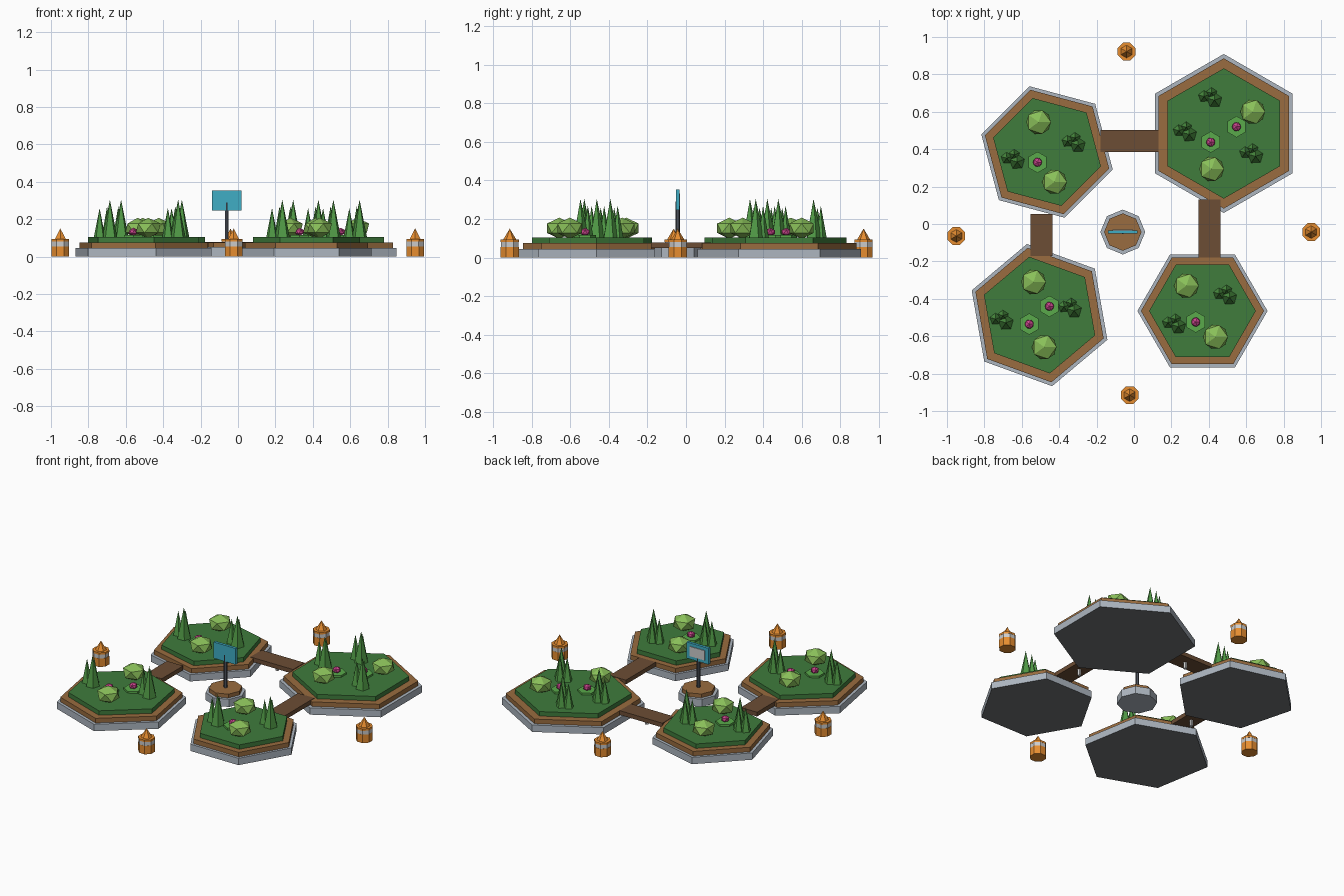
import bpy, math
from mathutils import Vector

if "Cube" in bpy.data.objects:
    bpy.data.objects.remove(bpy.data.objects["Cube"])


def mat(name, r, g, b):
    m = bpy.data.materials.new(name)
    m.diffuse_color = (r, g, b, 1)
    m.use_nodes = True
    m.node_tree.nodes["Principled BSDF"].inputs["Base Color"].default_value = m.diffuse_color
    return m


STONE = mat("stone", .42, .47, .53)
UNDER = mat("underside", .16, .17, .18)
SOIL = mat("soil", .32, .15, .05)
PLANK = mat("plank", .15, .075, .035)
GRASS = mat("grass", .05, .20, .045)
REED = mat("reed", .08, .32, .06)
BUSH = mat("bush", .25, .52, .10)
LEAF = mat("leaf", .10, .40, .07)
PINK = mat("petal", .60, .06, .27)
ORANGE = mat("orange", .80, .27, .03)
BAND = mat("band", .65, .65, .65)
DARK = mat("pole", .07, .08, .10)
BLUE = mat("sign", .05, .42, .56)


def prism(name, x, y, z0, z1, r, sides, m, r2=None, deg=0):
    """Upright prism or cone; deg is the direction of one corner."""
    r2 = r if r2 is None else r2
    bpy.ops.mesh.primitive_cone_add(vertices=sides, radius1=r, radius2=r2, depth=z1 - z0,
                                    location=(x, y, (z0 + z1) / 2),
                                    rotation=(0, 0, math.radians(deg - 90)))
    o = bpy.context.object
    o.name = name
    o.data.materials.append(m)
    return o


def box(name, lo, hi, m):
    lo, hi = Vector(lo), Vector(hi)
    bpy.ops.mesh.primitive_cube_add(size=1, location=(lo + hi) / 2)
    o = bpy.context.object
    o.name = name
    o.scale = hi - lo
    o.data.materials.append(m)


def ball(name, x, y, z, r, h, m):
    bpy.ops.mesh.primitive_ico_sphere_add(subdivisions=1, radius=1, location=(x, y, z))
    o = bpy.context.object
    o.name = name
    o.scale = (r, r, h)
    o.data.materials.append(m)


# floating garden beds: centre, radius, corner angle, reeds, bushes, flowers
beds = [
    ((-.465, .385), .364, 45, [(-.645, .34), (-.32, .43)],
     [(-.51, .545), (-.425, .225)], [(-.516, .33)]),
    ((.48, .484), .425, 90, [(.41, .67), (.275, .487), (.63, .37)],
     [(.635, .6), (.415, .294)], [(.548, .52), (.41, .438)]),
    ((.366, -.465), .348, 0, [(.49, -.385), (.217, -.54)],
     [(.28, -.33), (.436, -.604)], [(.33, -.524)]),
    ((-.505, -.487), .386, 40, [(-.705, -.52), (-.34, -.455)],
     [(-.537, -.31), (-.48, -.658)], [(-.452, -.44), (-.56, -.535)]),
]
for (cx, cy), r, deg, reeds, bushes, flowers in beds:
    base = prism("bed_float", cx, cy, 0, .045, r, 6, STONE, deg=deg)
    base.data.materials.append(UNDER)
    for p in base.data.polygons:
        if p.normal.z < -.9:
            p.material_index = 1
    prism("bed_soil", cx, cy, .045, .075, r * .945, 6, SOIL, deg=deg)
    prism("bed_grass", cx, cy, .075, .104, r * .82, 6, GRASS, deg=deg)
    # reed clumps: one tall blade and two short ones
    for x, y in reeds:
        for dx, dy, h, w in [(.02, -.008, .2, .042), (-.035, .012, .155, .032), (.005, .03, .165, .03)]:
            prism("reed", x + dx, y + dy, .104, .104 + h, w, 5, REED, r2=0, deg=20)
    for x, y in bushes:
        ball("bush", x, y, .152, .074, .055, BUSH)
    for x, y in flowers:
        prism("flower_leaf", x, y, .104, .116, .057, 6, LEAF, deg=90)
        ball("flower", x, y, .132, .027, .022, PINK)

# bridges, each with a small support post
for x0, x1, y0, y1 in [(-.18, .13, .385, .502), (.345, .463, -.18, .13), (-.553, -.435, -.17, .053)]:
    box("bridge", (x0, y0, .05), (x1, y1, .078), PLANK)
    prism("bridge_post", (x0 + x1) / 2, (y0 + y1) / 2, .01, .05, .012, 6, BAND)

# central platform with sign
sx, sy = -.06, -.043
prism("platform_float", sx, sy, 0, .05, .12, 8, STONE, deg=90)
prism("platform_deck", sx, sy, .05, .075, .1, 8, SOIL, deg=90)
prism("sign_pole", sx, sy, .075, .29, .011, 6, DARK, deg=90)
box("sign_panel", (sx - .08, sy - .009, .247), (sx + .08, sy + .009, .353), BLUE)
box("sign_back_plate", (sx - .055, sy + .009, .268), (sx + .055, sy + .013, .332), BAND)

# marker buoys
for x, y in [(-.04, .922), (-.95, -.064), (.947, -.043), (-.023, -.915)]:
    prism("buoy_body", x, y, 0, .055, .051, 8, ORANGE, deg=22.5)
    prism("buoy_band", x, y, .055, .08, .05, 8, BAND, deg=22.5)
    prism("buoy_cap", x, y, .08, .093, .051, 8, ORANGE, deg=22.5)
    prism("buoy_spire", x, y, .093, .15, .034, 6, ORANGE, r2=0, deg=90)
